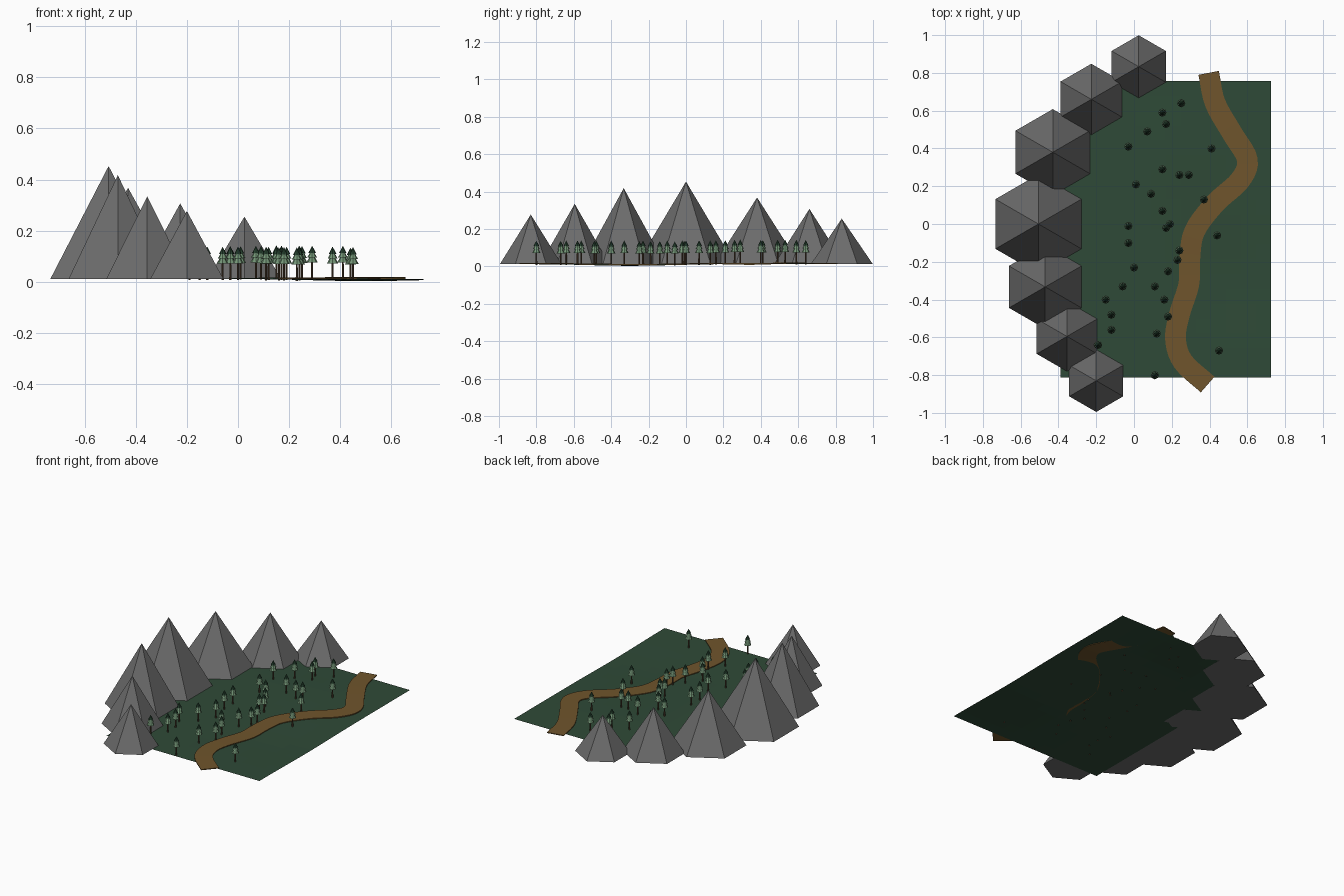
import bpy, bmesh
from math import exp
from mathutils import Vector, Matrix

cube = bpy.data.objects.get("Cube")
if cube:
    bpy.data.objects.remove(cube, do_unlink=True)


def material(name, rgb):
    mat = bpy.data.materials.new(name)
    mat.use_nodes = True
    mat.diffuse_color = (*rgb, 1)
    mat.node_tree.nodes["Principled BSDF"].inputs["Base Color"].default_value = (*rgb, 1)
    return mat


ROCK = material("rock grey", (.15, .15, .15))
GRASS = material("meadow green", (.028, .068, .038))
DIRT = material("dirt brown", (.16, .09, .025))
BARK = material("bark brown", (.09, .055, .03))
NEEDLES = material("pale needle green", (.17, .3, .18))
TIP = material("dark needle green", (.02, .055, .03))


def make_object(name, bm, *materials):
    mesh = bpy.data.meshes.new(name)
    bm.to_mesh(mesh)
    bm.free()
    for mat in materials:
        mesh.materials.append(mat)
    obj = bpy.data.objects.new(name, mesh)
    bpy.context.collection.objects.link(obj)
    return obj


def add_cone(bm, sides, bottom, top, low, high, slot=0):
    """Upright cone or cylinder between two heights, in one material slot."""
    old = set(bm.faces)
    bmesh.ops.create_cone(bm, cap_ends=True, segments=sides, radius1=bottom,
                          radius2=top, depth=high - low,
                          matrix=Matrix.Translation((0, 0, (low + high) / 2)))
    for face in set(bm.faces) - old:
        face.material_index = slot


def bump(x, y, cx, cy, size):
    return exp(-((x - cx) ** 2 + (y - cy) ** 2) / size ** 2)


def ground_height(x, y):
    """Gentle relief: a low hollow near the road and a slight rise behind."""
    return .012 - .009 * bump(x, y, .5, -.3, .3) + .006 * bump(x, y, .22, .4, .25)


# Meadow sheet
bm = bmesh.new()
bmesh.ops.create_grid(bm, x_segments=14, y_segments=20, size=.5)
for v in bm.verts:
    x, y = v.co.x * 1.115 + .168, v.co.y * 1.57 - .028
    v.co = (x, y, ground_height(x, y))
make_object("meadow", bm, GRASS)

# Mountain range: x, y, base radius, peak height
PEAKS = [(.025, .833, .166, .255), (-.226, .66, .188, .307),
         (-.43, .38, .228, .368), (-.506, 0, .263, .453),
         (-.47, -.333, .222, .418), (-.355, -.595, .185, .334),
         (-.2, -.83, .165, .277)]
for i, (x, y, radius, peak) in enumerate(PEAKS):
    bm = bmesh.new()
    add_cone(bm, 6, radius, 0, .012, peak)
    make_object(f"mountain_{i + 1}", bm, ROCK).location = (x, y, 0)

# Winding dirt road: smooth spline through a few points, swept as a flat strip
ROUTE = [(.395, .8), (.43, .64), (.52, .48), (.6, .34), (.56, .23), (.43, .11),
         (.32, -.04), (.295, -.19), (.29, -.32), (.24, -.48), (.22, -.61),
         (.26, -.73), (.39, -.85)]
route = [Vector(p) for p in ROUTE]
route = [route[0] * 2 - route[1]] + route + [route[-1] * 2 - route[-2]]
path = []
for a, b, c, d in zip(route, route[1:], route[2:], route[3:]):
    for step in range(5):
        t = step / 5
        path.append(b + (c - a) * t / 2 + (a * 2 - b * 5 + c * 4 - d) * t * t / 2
                    + (b * 3 - a - c * 3 + d) * t ** 3 / 2)
path.append(route[-2])
bm = bmesh.new()
rings = []
for i, p in enumerate(path):
    along = (path[min(i + 1, len(path) - 1)] - path[max(i - 1, 0)]).normalized()
    side = Vector((-along.y, along.x)) * .055
    z = ground_height(*p)
    low = z + .001 - .005 * bump(p.x, p.y, .6, .34, .12)
    rings.append([bm.verts.new((*q, h)) for q, h in
                  ((p - side, low), (p + side, low), (p + side, z + .006), (p - side, z + .006))])
for r, s in zip(rings, rings[1:]):
    for k in range(4):
        bm.faces.new((r[k], r[k - 1], s[k - 1], s[k]))
bm.faces.new(rings[0])
bm.faces.new(rings[-1][::-1])
bmesh.ops.recalc_face_normals(bm, faces=bm.faces)
make_object("dirt_road", bm, DIRT)

# Pine trees: one shared mesh, placed across the meadow
bm = bmesh.new()
add_cone(bm, 6, .005, .004, -.004, .065, 0)
add_cone(bm, 8, .022, .007, .06, .088, 1)
add_cone(bm, 8, .019, .005, .08, .105, 1)
add_cone(bm, 8, .015, 0, .097, .126, 2)
pine = make_object("pine_1", bm, BARK, NEEDLES, TIP)
SPOTS = [(.25, .64), (.15, .59), (.17, .53), (.07, .49), (-.03, .41), (.41, .4),
         (.15, .29), (.24, .26), (.29, .26), (.01, .21), (.09, .16), (.37, .13),
         (.15, .07), (-.03, -.01), (.17, -.02), (.19, 0), (.44, -.06), (-.03, -.1),
         (.24, -.14), (.23, -.19), (0, -.23), (.18, -.25), (-.06, -.33), (.11, -.33),
         (-.15, -.4), (.16, -.4), (-.12, -.48), (.18, -.49), (-.12, -.56),
         (.12, -.58), (-.19, -.64), (.45, -.67), (.11, -.8)]
for i, (x, y) in enumerate(SPOTS):
    if i:
        pine = bpy.data.objects.new(f"pine_{i + 1}", pine.data)
        bpy.context.collection.objects.link(pine)
    pine.location = (x, y, ground_height(x, y))
